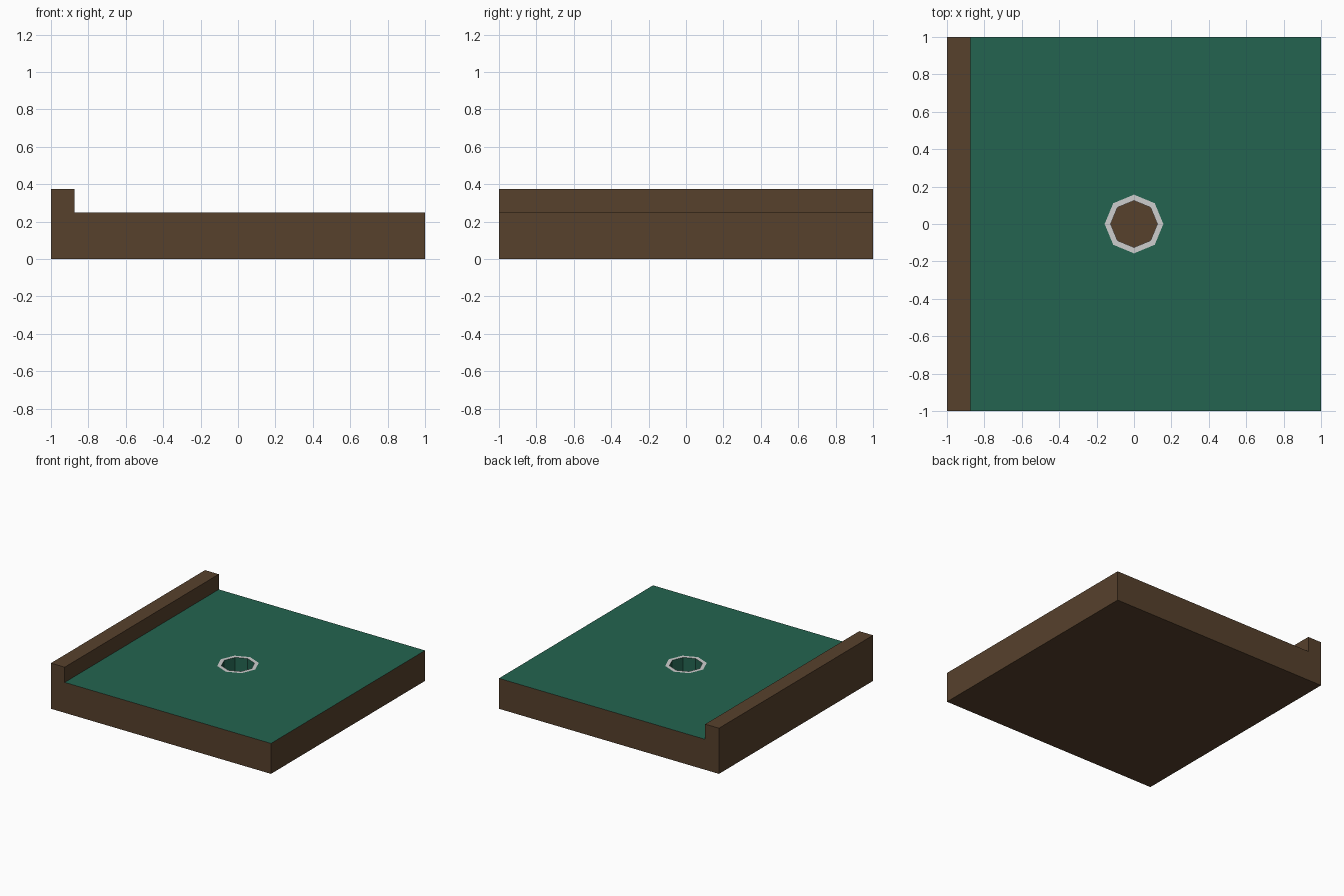
import bpy, bmesh, math

if "Cube" in bpy.data.objects:
    bpy.data.objects.remove(bpy.data.objects["Cube"])


def material(name, rgb):
    """Flat material from 0-255 sRGB values."""
    lin = [((c / 255 + 0.055) / 1.055) ** 2.4 for c in rgb]
    m = bpy.data.materials.new(name)
    m.diffuse_color = (*lin, 1)
    m.use_nodes = True
    m.node_tree.nodes["Principled BSDF"].inputs["Base Color"].default_value = m.diffuse_color
    return m


WOOD = material("brown wood", (87, 65, 44))
FELT = material("green felt", (36, 100, 80))
WHITE = material("white rim", (206, 206, 206))

DECK, RAIL, RAIL_X = 0.25, 0.375, -0.875     # deck height, rail height, rail inner side
CUP_R, RIM_R, CUP_Z = 0.125, 0.157, 0.125    # cup radius, rim radius, cup floor


def octagon(bm, r, z):
    return [bm.verts.new((r * math.cos(i * math.pi / 4), r * math.sin(i * math.pi / 4), z))
            for i in range(8)]


def loop_quads(bm, a, b):
    """Join two equal closed loops with quads."""
    n = len(a)
    return [bm.faces.new((a[i], a[(i + 1) % n], b[(i + 1) % n], b[i])) for i in range(n)]


def finish(name, bm, mats):
    mesh = bpy.data.meshes.new(name)
    bm.to_mesh(mesh)
    bm.free()
    for m in mats:
        mesh.materials.append(m)
    obj = bpy.data.objects.new(name, mesh)
    bpy.context.collection.objects.link(obj)
    return obj


# Wooden base with side rail: L profile run front to back, deck left open for the felt
profile = [(-1, 0), (1, 0), (1, DECK), (RAIL_X, DECK), (RAIL_X, RAIL), (-1, RAIL)]
bm = bmesh.new()
front = [bm.verts.new((x, -1, z)) for x, z in profile]
back = [bm.verts.new((x, 1, z)) for x, z in profile]
sides = loop_quads(bm, front, back)
bm.faces.new(front)
bm.faces.new(back[::-1])
bmesh.ops.recalc_face_normals(bm, faces=bm.faces)
bmesh.ops.delete(bm, geom=[sides[2]], context='FACES_ONLY')
finish("wooden_base", bm, [WOOD])

# Felt deck with an octagonal opening
bm = bmesh.new()
corners = [bm.verts.new((x, y, DECK)) for x, y in ((RAIL_X, -1), (1, -1), (1, 1), (RAIL_X, 1))]
edges = []
for loop in (corners, octagon(bm, RIM_R, DECK)):
    edges += [bm.edges.new((loop[i - 1], loop[i])) for i in range(len(loop))]
bmesh.ops.triangle_fill(bm, use_beauty=True, use_dissolve=False, edges=edges, normal=(0, 0, 1))
for f in bm.faces:
    f.normal_update()
    if f.normal.z < 0:
        f.normal_flip()
finish("felt_deck", bm, [FELT])

# White rim flush with the felt
bm = bmesh.new()
loop_quads(bm, octagon(bm, RIM_R, DECK), octagon(bm, CUP_R, DECK))
finish("cup_rim", bm, [WHITE])

# Cup: green walls, wooden floor
bm = bmesh.new()
top, low = octagon(bm, CUP_R, DECK), octagon(bm, CUP_R, CUP_Z)
loop_quads(bm, top, low)
bm.faces.new(low).material_index = 1
finish("cup", bm, [FELT, WOOD])
